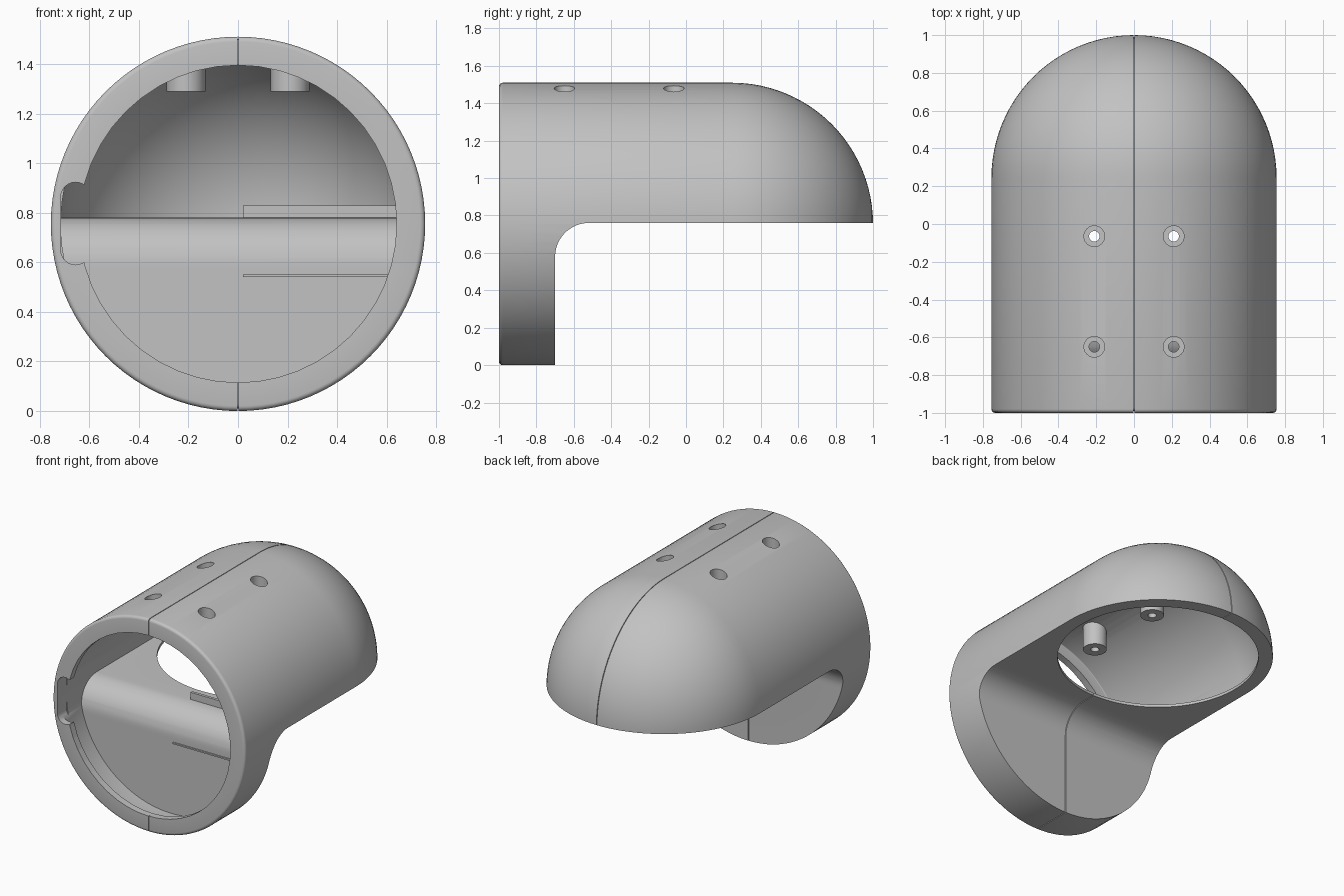
import bpy, bmesh, math
from mathutils import Vector

if "Cube" in bpy.data.objects:
    bpy.data.objects.remove(bpy.data.objects["Cube"])

AXIS_Z = 0.755          # height of the tube axis
DOME_Y = 0.245          # where the tube turns into the dome
R_OUT, R_IN, R_MOUTH = 0.755, 0.715, 0.64

grey = bpy.data.materials.new("plain grey")
grey.use_nodes = True
grey.diffuse_color = (0.54, 0.54, 0.54, 1)
grey.node_tree.nodes["Principled BSDF"].inputs["Base Color"].default_value = (0.54, 0.54, 0.54, 1)


def finish(bm, name):
    bmesh.ops.remove_doubles(bm, verts=bm.verts, dist=1e-5)
    bmesh.ops.recalc_face_normals(bm, faces=bm.faces)
    mesh = bpy.data.meshes.new(name)
    bm.to_mesh(mesh)
    bm.free()
    mesh.materials.append(grey)
    obj = bpy.data.objects.new(name, mesh)
    bpy.context.scene.collection.objects.link(obj)
    return obj


def arc(cx, cy, r, start, end, steps):
    angles = [math.radians(start + (end - start) * i / steps) for i in range(steps + 1)]
    return [(cx + r * math.cos(a), cy + r * math.sin(a)) for a in angles]


def circle(cx, cy, r, sides):
    return arc(cx, cy, r, 0, 360, sides)[:-1]


def prism(name, outline, axis, low, high):
    """Extrude a flat outline along one axis (0 = x, 1 = y, 2 = z)."""
    bm = bmesh.new()
    verts = []
    for p in outline:
        co = list(p)
        co.insert(axis, low)
        verts.append(bm.verts.new(co))
    face = bm.faces.new(verts)
    result = bmesh.ops.extrude_face_region(bm, geom=[face])
    move = Vector((0, 0, 0))
    move[axis] = high - low
    new = [g for g in result["geom"] if isinstance(g, bmesh.types.BMVert)]
    bmesh.ops.translate(bm, vec=move, verts=new)
    return finish(bm, name)


def capsule(name, radius, front, edge=0.02):
    """Tube along y with a softened front edge and a domed back."""
    points = [(0, front)] + arc(radius - edge, front + edge, edge, -90, 0, 4)
    points += arc(0, DOME_Y, radius, 0, 90, 24)
    bm = bmesh.new()
    verts = [bm.verts.new((0, y, AXIS_Z + max(r, 0))) for r, y in points]
    edges = [bm.edges.new(pair) for pair in zip(verts, verts[1:])]
    bmesh.ops.spin(bm, geom=verts + edges, cent=(0, 0, AXIS_Z), axis=(0, 1, 0),
                   angle=math.tau, steps=96)
    return finish(bm, name)


def side_shape(wall, floor, fillet):
    """Block with an L-shaped side: a deep front and a shallow back."""
    outline = [(-1.3, -0.3), (wall, -0.3)]
    outline += arc(wall + fillet, floor - fillet, fillet, 180, 90, 12)
    outline += [(1.3, floor), (1.3, 1.8), (-1.3, 1.8)]
    return prism("side_shape", outline, 0, -1, 1)


def combine(target, other, operation):
    mod = target.modifiers.new("join", "BOOLEAN")
    mod.operation = operation
    mod.solver = "EXACT"
    mod.object = other
    bpy.context.view_layer.update()
    graph = bpy.context.evaluated_depsgraph_get()
    mesh = bpy.data.meshes.new_from_object(target.evaluated_get(graph))
    target.modifiers.clear()
    target.data = mesh
    bpy.data.objects.remove(other)
    return target


def outer_form(inset):
    form = capsule("housing", R_OUT - inset, -1 + inset)
    return combine(form, side_shape(-0.7 - inset, 0.76 + inset, 0.18 + inset), "INTERSECT")


# Solid outer form
housing = outer_form(0)

# Thin-walled hollow behind a narrow front ring
cavity = capsule("cavity", R_IN, -0.95, 0.005)
combine(cavity, side_shape(-0.75, 0.78, 0.19), "INTERSECT")
combine(housing, cavity, "DIFFERENCE")
mouth = prism("mouth", circle(0, AXIS_Z, R_MOUTH, 48), 1, -1.1, -0.9)
combine(housing, mouth, "DIFFERENCE")

# Rounded notch through the right side of the front ring
outline = arc(-0.655, 0.863, 0.06, 180, 60, 8) + [(-0.58, 0.9), (-0.58, 0.61)]
outline += arc(-0.655, 0.65, 0.06, 300, 180, 8)
combine(housing, prism("notch", outline, 1, -1.2, -0.9), "DIFFERENCE")

# Round opening in the floor, under the dome
opening = prism("opening", circle(0, DOME_Y, 0.66, 80), 2, 0.5, 0.8)
combine(housing, opening, "DIFFERENCE")

# Screw posts with counterbored holes
for x in (-0.21, 0.21):
    for y in (-0.65, -0.065):
        def rod(name, r, low):
            return prism(name, circle(x, y, r, 24), 2, low, 1.6)
        post = combine(rod("post", 0.078, 1.29), capsule("post_limit", 0.735, -0.98), "INTERSECT")
        combine(housing, post, "UNION")
        combine(housing, rod("screw_hole", 0.028, 1.2), "DIFFERENCE")
        combine(housing, rod("counterbore", 0.055, 1.36), "DIFFERENCE")

# Thin parting line around the outside, where the halves meet
seam = prism("seam", [(-1.2, -0.2), (1.2, -0.2), (1.2, 1.7), (-1.2, 1.7)], 0, -0.0025, 0.0025)
combine(seam, outer_form(0.01), "DIFFERENCE")
combine(housing, seam, "DIFFERENCE")


# Raised strip on the floor and thin ledge on the inner wall
def bar(name, y, depth, low, high, end):
    return prism(name, [(y, low), (y + depth, low), (y + depth, high), (y, high)], 0, 0.02, end)


strip = bar("floor_strip", -0.56, 0.02, 0.775, 0.83, 0.71)
ledge = bar("wall_ledge", -0.76, 0.02, 0.54, 0.55, 0.68)

for obj in (housing, strip, ledge):
    bpy.ops.object.select_all(action="DESELECT")
    obj.select_set(True)
    bpy.context.view_layer.objects.active = obj
    bpy.ops.object.shade_smooth_by_angle(angle=math.radians(30))
